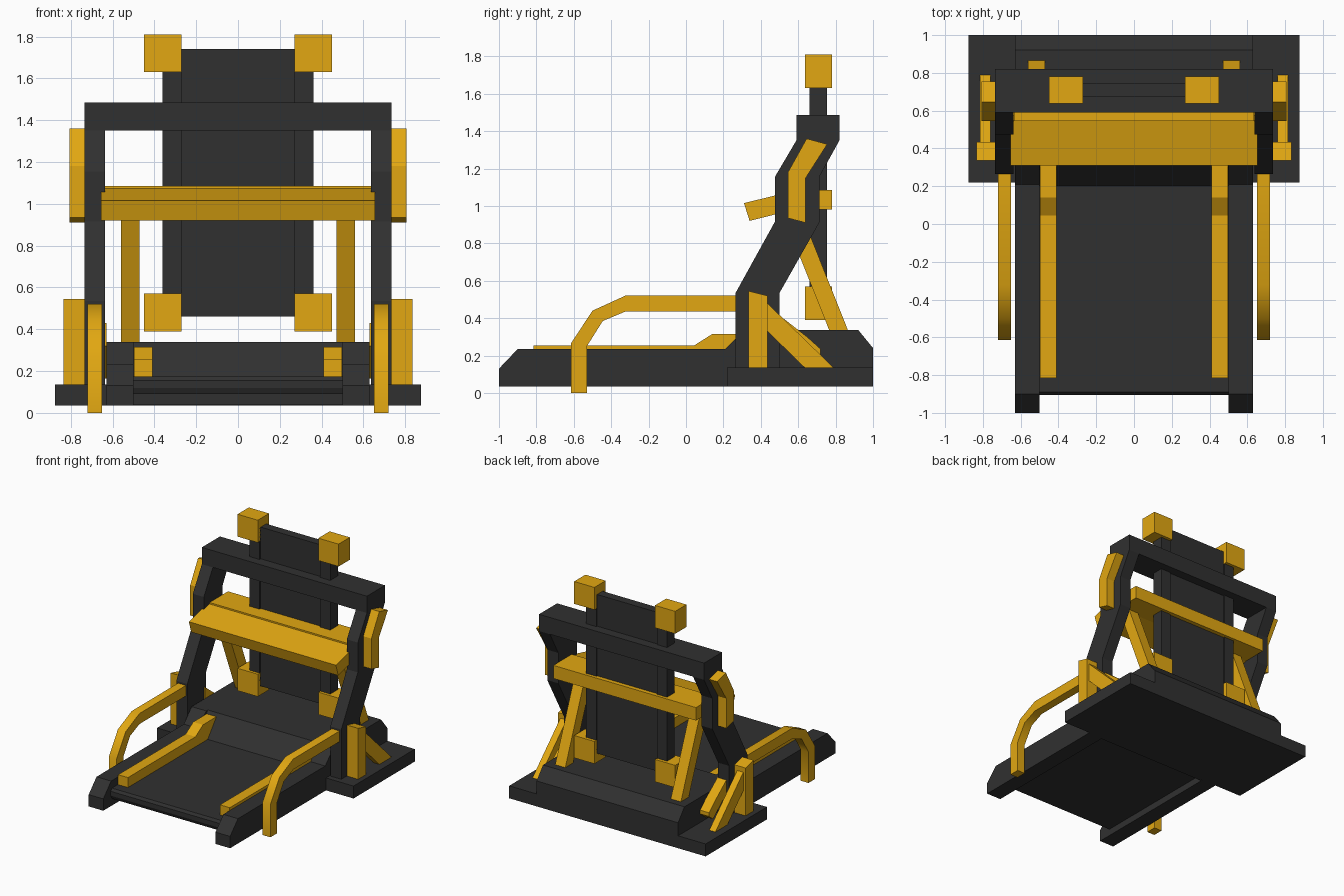
import bpy
import bmesh
import math

cube = bpy.data.objects.get("Cube")
if cube:
    bpy.data.objects.remove(cube, do_unlink=True)


def material(name, rgb):
    mat = bpy.data.materials.new(name)
    mat.use_nodes = True
    mat.diffuse_color = (*rgb, 1)
    for node in mat.node_tree.nodes:
        if node.type == "BSDF_PRINCIPLED":
            node.inputs["Base Color"].default_value = (*rgb, 1)
    return mat


DARK = material("charcoal", (0.03, 0.03, 0.03))
GOLD = material("golden yellow", (0.76, 0.39, 0.006))


def prism(name, profile, x0, x1, mat, smooth=False):
    """Extrude a side profile of (y, z) points from x0 to x1."""
    bm = bmesh.new()
    face = bm.faces.new([bm.verts.new((x0, y, z)) for y, z in profile])
    ext = bmesh.ops.extrude_face_region(bm, geom=[face])
    moved = [v for v in ext["geom"] if isinstance(v, bmesh.types.BMVert)]
    bmesh.ops.translate(bm, verts=moved, vec=(x1 - x0, 0, 0))
    bmesh.ops.recalc_face_normals(bm, faces=bm.faces)
    mesh = bpy.data.meshes.new(name)
    bm.to_mesh(mesh)
    bm.free()
    mesh.materials.append(mat)
    obj = bpy.data.objects.new(name, mesh)
    bpy.context.collection.objects.link(obj)
    if smooth:
        bpy.ops.object.select_all(action="DESELECT")
        obj.select_set(True)
        bpy.context.view_layer.objects.active = obj
        bpy.ops.object.shade_smooth_by_angle(angle=math.radians(40))
    return obj


def pair(name, profile, x0, x1, mat, smooth=False):
    prism("left_" + name, profile, x0, x1, mat, smooth)
    prism("right_" + name, profile, -x1, -x0, mat, smooth)


def rect(y0, y1, z0, z1):
    return [(y0, z0), (y1, z0), (y1, z1), (y0, z1)]


# Base: plate, side rails, rear housing and running belt
prism("base_plate", rect(0.22, 1, 0.035, 0.135), -0.875, 0.875, DARK)
pair("side_rail", [(-1, 0.035), (-1, 0.13), (-0.9, 0.235), (0.21, 0.235),
                   (0.31, 0.338), (0.92, 0.338), (1, 0.24), (1, 0.035)],
     0.5, 0.63, DARK)
prism("rear_housing", [(0.2, 0.04), (0.2, 0.175), (0.33, 0.338),
                       (0.92, 0.338), (1, 0.24), (1, 0.04)], -0.5, 0.5, DARK)
prism("running_belt", [(-0.89, 0.09), (-0.905, 0.12), (-0.905, 0.155),
                       (-0.89, 0.175), (0.25, 0.175), (0.25, 0.09)],
      -0.5, 0.5, DARK)
pair("belt_guide", [(-0.815, 0.17), (-0.815, 0.255), (0.045, 0.255),
                    (0.14, 0.315), (0.32, 0.315), (0.32, 0.17)],
     0.41, 0.497, GOLD)

# Bent uprights joined by the top beam
pair("upright", [(0.265, 0.13), (0.265, 0.535), (0.475, 0.915), (0.475, 1.155),
                 (0.59, 1.35), (0.82, 1.35), (0.715, 1.16), (0.715, 0.915),
                 (0.5, 0.535), (0.5, 0.13)], 0.637, 0.735, DARK)
prism("top_beam", rect(0.59, 0.82, 1.35, 1.485), -0.735, 0.735, DARK)

# Guards, posts and braces outside the uprights
pair("upper_guard", [(0.645, 1.36), (0.755, 1.33), (0.64, 1.15), (0.64, 0.91),
                     (0.545, 0.935), (0.545, 1.18)], 0.735, 0.807, GOLD)
pair("lower_post", [(0.335, 0.13), (0.335, 0.545), (0.435, 0.52), (0.435, 0.13)],
     0.735, 0.835, GOLD)
pair("post_brace", [(0.43, 0.485), (0.79, 0.135), (0.635, 0.135), (0.43, 0.335)],
     0.76, 0.815, GOLD)
pair("inner_brace", [(0.48, 0.43), (0.65, 0.298), (0.72, 0.235), (0.72, 0.205),
                     (0.67, 0.165), (0.48, 0.32)], 0.63, 0.71, GOLD)

# Handrails reaching the floor
pair("handrail", [(-0.615, 0), (-0.615, 0.265), (-0.5, 0.44), (-0.325, 0.52),
                  (0.3, 0.52), (0.3, 0.435), (-0.325, 0.435), (-0.445, 0.385),
                  (-0.53, 0.25), (-0.53, 0)], 0.65, 0.72, GOLD, True)

# Back panel with posts and corner blocks
prism("back_panel", rect(0.675, 0.745, 0.46, 1.74), -0.27, 0.27, DARK)
pair("panel_post", rect(0.66, 0.755, 0.46, 1.74), 0.27, 0.36, DARK)
for label, z in (("lower", 0.39), ("upper", 1.63)):
    pair(label + "_block", rect(0.637, 0.78, z, z + 0.18), 0.27, 0.45, GOLD)

# Shelf, rear crossbar and sloping rear legs
prism("tilted_shelf", [(0.31, 1.015), (0.545, 1.073), (0.575, 0.98),
                       (0.34, 0.92)], -0.655, 0.655, GOLD)
prism("rear_crossbar", rect(0.545, 0.78, 0.98, 1.085), -0.635, 0.635, GOLD)
pair("rear_leg", [(0.505, 0.99), (0.605, 0.99), (0.87, 0.325), (0.77, 0.325)],
     0.47, 0.56, GOLD)
